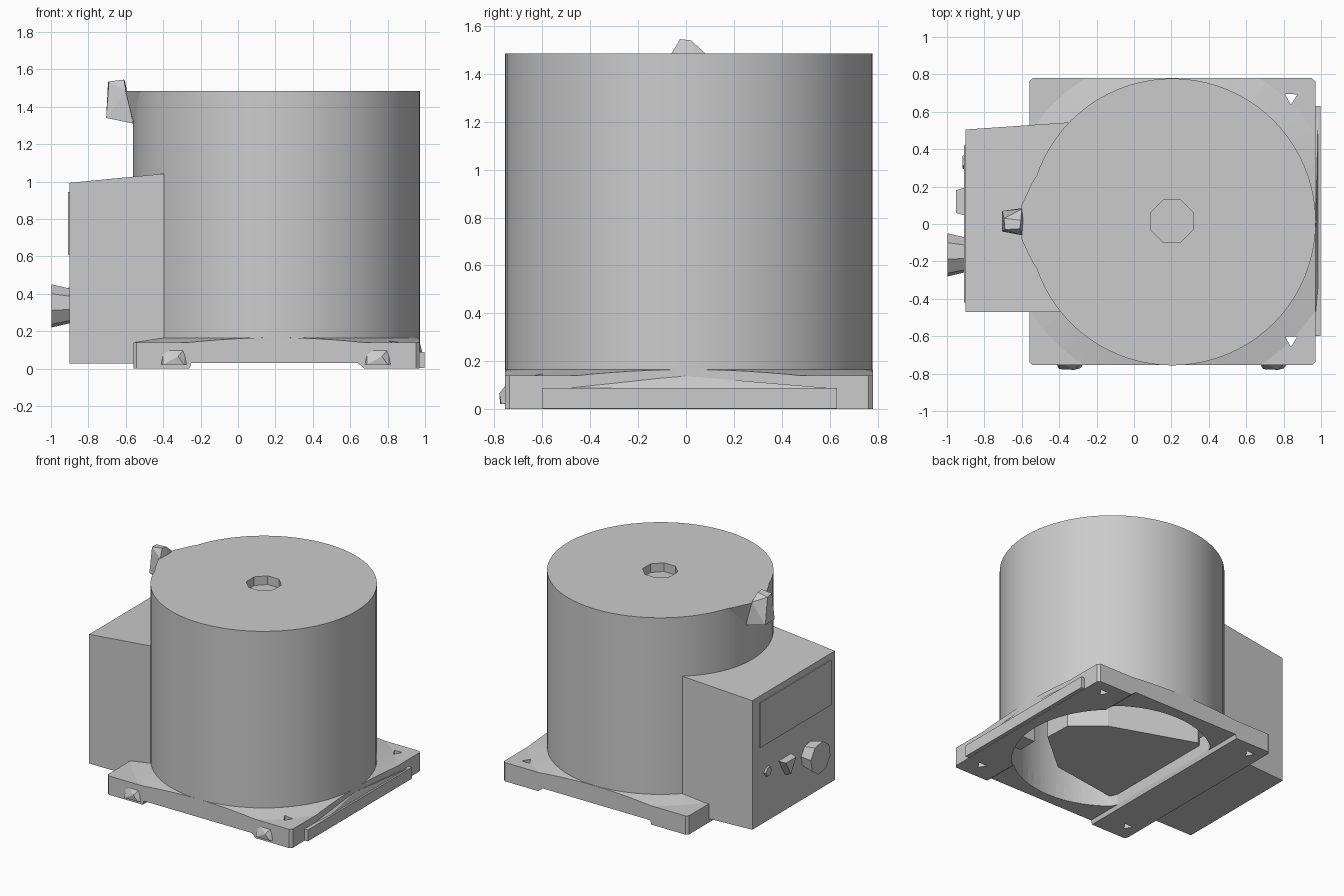
import bpy, bmesh, math

if "Cube" in bpy.data.objects:
    bpy.data.objects.remove(bpy.data.objects["Cube"], do_unlink=True)

grey = bpy.data.materials.new("light_grey")
grey.use_nodes = True
colour = (0.6, 0.6, 0.6, 1)
grey.diffuse_color = colour
grey.node_tree.nodes["Principled BSDF"].inputs["Base Color"].default_value = colour

CX, CY, R = 0.205, 0.011, 0.767   # axis and radius of the drum


def hull(name, points):
    """Convex solid around a few points."""
    bm = bmesh.new()
    for p in points:
        bm.verts.new(p)
    res = bmesh.ops.convex_hull(bm, input=bm.verts[:])
    junk = {g for g in res["geom_interior"] + res["geom_unused"]
            if isinstance(g, bmesh.types.BMVert) and g.is_valid}
    bmesh.ops.delete(bm, geom=list(junk), context="VERTS")
    bmesh.ops.dissolve_limit(bm, angle_limit=0.002, verts=bm.verts[:], edges=bm.edges[:])
    bmesh.ops.recalc_face_normals(bm, faces=bm.faces[:])
    mesh = bpy.data.meshes.new(name)
    bm.to_mesh(mesh)
    bm.free()
    mesh.materials.append(grey)
    ob = bpy.data.objects.new(name, mesh)
    bpy.context.collection.objects.link(ob)
    return ob


def ring(cx, cy, r, n, turn=0.0):
    return [(cx + r * math.cos(turn + math.tau * i / n),
             cy + r * math.sin(turn + math.tau * i / n)) for i in range(n)]


def frustum(name, low, z0, high, z1):
    return hull(name, [(x, y, z0) for x, y in low] + [(x, y, z1) for x, y in high])


def prism(name, outline, z0, z1):
    return frustum(name, outline, z0, outline, z1)


def box(name, x0, x1, y0, y1, z0, z1):
    return prism(name, [(x0, y0), (x1, y0), (x1, y1), (x0, y1)], z0, z1)


def activate(ob):
    bpy.ops.object.select_all(action="DESELECT")
    ob.select_set(True)
    bpy.context.view_layer.objects.active = ob


def combine(ob, cutter, operation="DIFFERENCE"):
    cutter.hide_render = True
    mod = ob.modifiers.new("cut", "BOOLEAN")
    mod.operation, mod.object, mod.solver = operation, cutter, "EXACT"
    activate(ob)
    bpy.ops.object.modifier_apply(modifier=mod.name)
    bpy.data.objects.remove(cutter, do_unlink=True)


def cavity(x_min):
    outline = [(max(x, x_min), y) for x, y in ring(CX, CY, 0.685, 64)]
    return prism("cavity_cutter", outline, -0.1, 0.9)


# Drum with an open underside and a faceted dimple on top
drum = prism("drum", ring(CX, CY, R, 80), 0.05, 1.485)
combine(drum, cavity(-0.37))
combine(drum, prism("dimple_cutter", ring(0.203, 0.015, 0.122, 8, math.pi / 8), 1.42, 1.5))
activate(drum)
bpy.ops.object.shade_smooth_by_angle(angle=math.radians(30))

# Square base plate with clipped corners
X0, X1, Y0, Y1, C = -0.56, 0.97, -0.755, 0.78, 0.018
plate_outline = [(X0 + C, Y0), (X1 - C, Y0), (X1, Y0 + C), (X1, Y1 - C),
                 (X1 - C, Y1), (X0 + C, Y1), (X0, Y1 - C), (X0, Y0 + C)]
plate = prism("base_plate", plate_outline, 0, 0.14)
combine(plate, cavity(-0.25))
combine(plate, hull("relief_cutter", [(x, y, z) for y in (-1, 1) for x, z in
                                      ((-0.265, -0.02), (0.7, -0.02), (0.64, 0.03), (-0.25, 0.03))]))

# Raised corner ramps around the foot of the drum
pad = frustum("corner_ramps", ring(CX, CY, 0.95, 64), 0.13, ring(CX, CY, 0.75, 64), 0.168)
combine(pad, prism("pad_limit", plate_outline, 0, 0.3), "INTERSECT")
combine(pad, cavity(-0.25))

# Mounting holes: through on one side, blind under the housing side
for hx, top in ((0.84, 0.3), (-0.46, 0.1)):
    for hy in (-0.62, 0.675):
        for part in (plate, pad):
            combine(part, prism("hole_cutter", ring(hx, hy, 0.038, 3, 0.5), -0.1, top))

# Side strip and front clips
box("side_strip", 0.95, 0.998, -0.6, 0.63, 0.003, 0.088)
hull("side_strip_cap", [(0.96, -0.6, 0.088), (0.96, 0.6, 0.08), (0.96, -0.6, 0.07),
                        (0.972, 0.0, 0.138), (0.985, 0.6, 0.088), (0.985, -0.32, 0.088)])
for cx in (-0.34, 0.75):
    hull("front_clip", [(cx - 0.08, -0.74, 0.02), (cx + 0.08, -0.74, 0.02),
                        (cx + 0.06, -0.74, 0.115), (cx - 0.06, -0.74, 0.115),
                        (cx - 0.06, -0.776, 0.022), (cx + 0.02, -0.78, 0.065),
                        (cx + 0.05, -0.772, 0.022)])

# Control housing with a gently sloping roof
outline = [(-0.902, -0.47, 0.993), (-0.395, -0.47, 1.042),
           (-0.35, 0.543, 1.042), (-0.902, 0.505, 0.993)]
hull("control_housing", [(x, y, z) for x, y, top in outline for z in (0.028, top)])

# Display, knob, pointer and button on the control face
box("display_panel", -0.909, -0.9, -0.42, 0.42, 0.61, 0.945)


def dial(name, y, z, r_in, r_out, x_out, sides, turn):
    return hull(name, [(-0.89, y + a, z + b) for a, b in ring(0, 0, r_in, sides, turn)]
                + [(x_out, y + a, z + b) for a, b in ring(0, 0, r_out, sides, turn)])


dial("knob", -0.165, 0.335, 0.092, 0.118, -0.998, 8, 0.2)
dial("pointer", 0.12, 0.38, 0.09, 0.07, -0.953, 3, -math.pi / 2)
dial("button", 0.33, 0.4, 0.042, 0.034, -0.917, 6, 0)

# Flared rim and small catch at the top of the drum
hull("rim_flare", [(-0.5, -0.27, 1.485), (-0.5, 0.29, 1.485), (-0.545, -0.2, 1.485),
                   (-0.545, 0.22, 1.485), (-0.602, -0.08, 1.485), (-0.602, 0.1, 1.485),
                   (-0.555, -0.07, 1.3), (-0.555, 0.09, 1.3), (-0.45, 0.01, 1.28)])
hull("rim_catch", [(-0.705, -0.04, 1.34), (-0.705, 0.07, 1.34), (-0.56, -0.06, 1.31),
                   (-0.56, 0.09, 1.31), (-0.6, -0.06, 1.486), (-0.6, 0.08, 1.486),
                   (-0.69, -0.03, 1.535), (-0.61, -0.025, 1.545), (-0.605, 0.02, 1.54),
                   (-0.695, 0.03, 1.53)])

# Motor body and side bracket inside the cavity
prism("inner_motor", [(0.62, -0.18), (0.61, 0.02), (0.4, 0.2), (-0.22, 0.42),
                      (-0.35, 0.33), (-0.35, -0.4), (-0.24, -0.53), (0.3, -0.45)], 0.11, 0.95)
box("inner_bracket", 0.66, 0.77, -0.42, -0.27, 0.1, 0.95)
